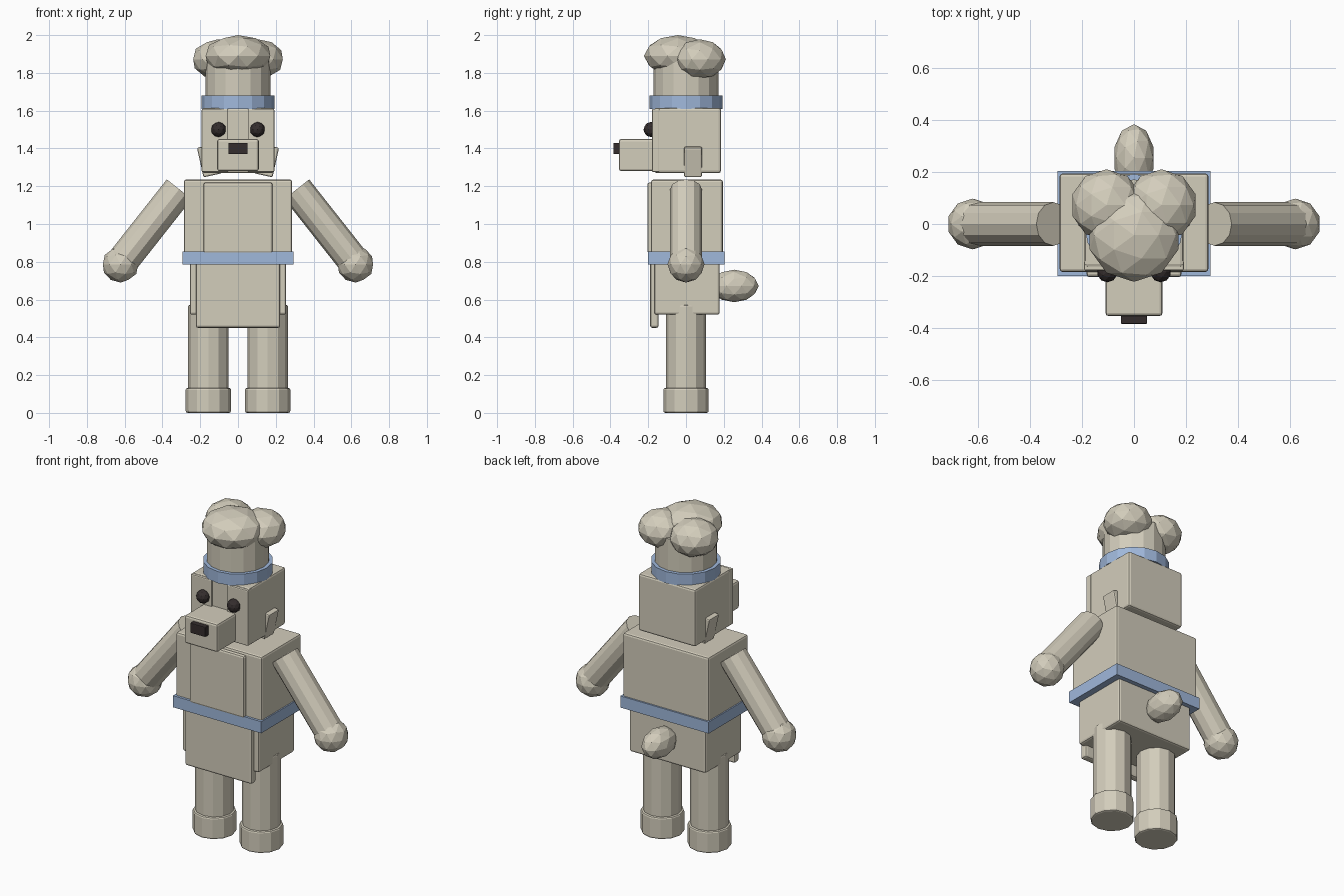
import bpy, math
from mathutils import Vector

if "Cube" in bpy.data.objects:
    bpy.data.objects.remove(bpy.data.objects["Cube"])


def material(name, rgb):
    m = bpy.data.materials.new(name)
    m.diffuse_color = (*rgb, 1)
    m.use_nodes = True
    m.node_tree.nodes["Principled BSDF"].inputs["Base Color"].default_value = m.diffuse_color
    return m


CREAM = material("warm_cream", (0.65, 0.61, 0.50))
BLUE = material("soft_blue", (0.35, 0.48, 0.71))
DARK = material("dark_brown", (0.035, 0.027, 0.027))


def finish(name, mat, bevel=0.0):
    ob = bpy.context.object
    ob.name = name
    ob.data.materials.append(mat)
    if bevel:
        b = ob.modifiers.new("soft_edges", 'BEVEL')
        b.width = bevel
        b.segments = 2
        b.limit_method = 'ANGLE'
        b.angle_limit = math.radians(50)
    return ob


def box(name, x, y, z, mat=CREAM, bevel=0.012, tilt=0.0):
    """Box from (min, max) ranges, optionally tilted about y."""
    ranges = (x, y, z)
    bpy.ops.mesh.primitive_cube_add(size=1, location=[(a + b) / 2 for a, b in ranges],
                                    rotation=(0, tilt, 0))
    ob = bpy.context.object
    ob.scale = [b - a for a, b in ranges]
    bpy.ops.object.transform_apply(location=False, rotation=False, scale=True)
    return finish(name, mat, bevel)


def rod(name, start, end, radius, mat=CREAM, sides=12, bevel=0.0):
    """Cylinder between two points."""
    a, b = Vector(start), Vector(end)
    d = b - a
    bpy.ops.mesh.primitive_cylinder_add(vertices=sides, radius=radius, depth=d.length,
                                        location=(a + b) / 2)
    bpy.context.object.rotation_euler = d.to_track_quat('Z', 'Y').to_euler()
    return finish(name, mat, bevel)


def ball(name, centre, radii, mat=CREAM, tilt=0.0):
    bpy.ops.mesh.primitive_ico_sphere_add(subdivisions=2, radius=1, location=centre,
                                          rotation=(tilt, 0, 0))
    bpy.context.object.scale = radii
    return finish(name, mat)


# Body and apron
box("torso", (-0.287, 0.287), (-0.185, 0.195), (0.80, 1.235))
box("hips", (-0.255, 0.255), (-0.168, 0.178), (0.52, 0.82))
box("belt", (-0.295, 0.295), (-0.20, 0.205), (0.785, 0.855), BLUE, 0)
box("apron_bib", (-0.183, 0.183), (-0.205, -0.165), (0.845, 1.22))
box("apron_skirt", (-0.223, 0.223), (-0.19, -0.145), (0.45, 0.80))
ball("tail", (0, 0.255, 0.672), (0.08, 0.13, 0.086))

# Head
box("head", (-0.19, 0.19), (-0.167, 0.185), (1.27, 1.615))
box("muzzle", (-0.11, 0.11), (-0.355, -0.15), (1.28, 1.45))
box("nose", (-0.051, 0.051), (-0.385, -0.34), (1.37, 1.43), DARK, 0.004)

# Paired limbs and face details
for s, side in ((-1, "left"), (1, "right")):
    rod(side + "_leg", (s * 0.157, 0, 0.08), (s * 0.157, 0, 0.57), 0.107, bevel=0.006)
    rod(side + "_foot", (s * 0.157, 0, 0), (s * 0.157, 0, 0.132), 0.12, bevel=0.01)
    rod(side + "_arm", (s * 0.311, 0, 1.184), (s * 0.625, 0, 0.786), 0.084)
    ball(side + "_hand", (s * 0.622, 0, 0.786), (0.098, 0.098, 0.096))
    box(side + "_brow_plate", sorted((s * 0.052, s * 0.192)), (-0.18, -0.14), (1.275, 1.61),
        bevel=0.006)
    ball(side + "_eye", (s * 0.103, -0.185, 1.5), (0.04, 0.04, 0.04), DARK)
    box(side + "_ear", sorted((s * 0.101, s * 0.201)), (-0.01, 0.085), (1.256, 1.416),
        bevel=0.008, tilt=s * math.radians(12.5))
    ball(side + "_hat_puff", (s * 0.106, 0.073, 1.872), (0.138, 0.138, 0.106))

# Hat
rod("hat_band", (0, 0, 1.61), (0, 0, 1.68), 0.193, BLUE, 16)
rod("hat_column", (0, 0, 1.62), (0, 0, 1.87), 0.172, sides=16)
ball("front_hat_puff", (0, -0.043, 1.89), (0.18, 0.18, 0.11))
